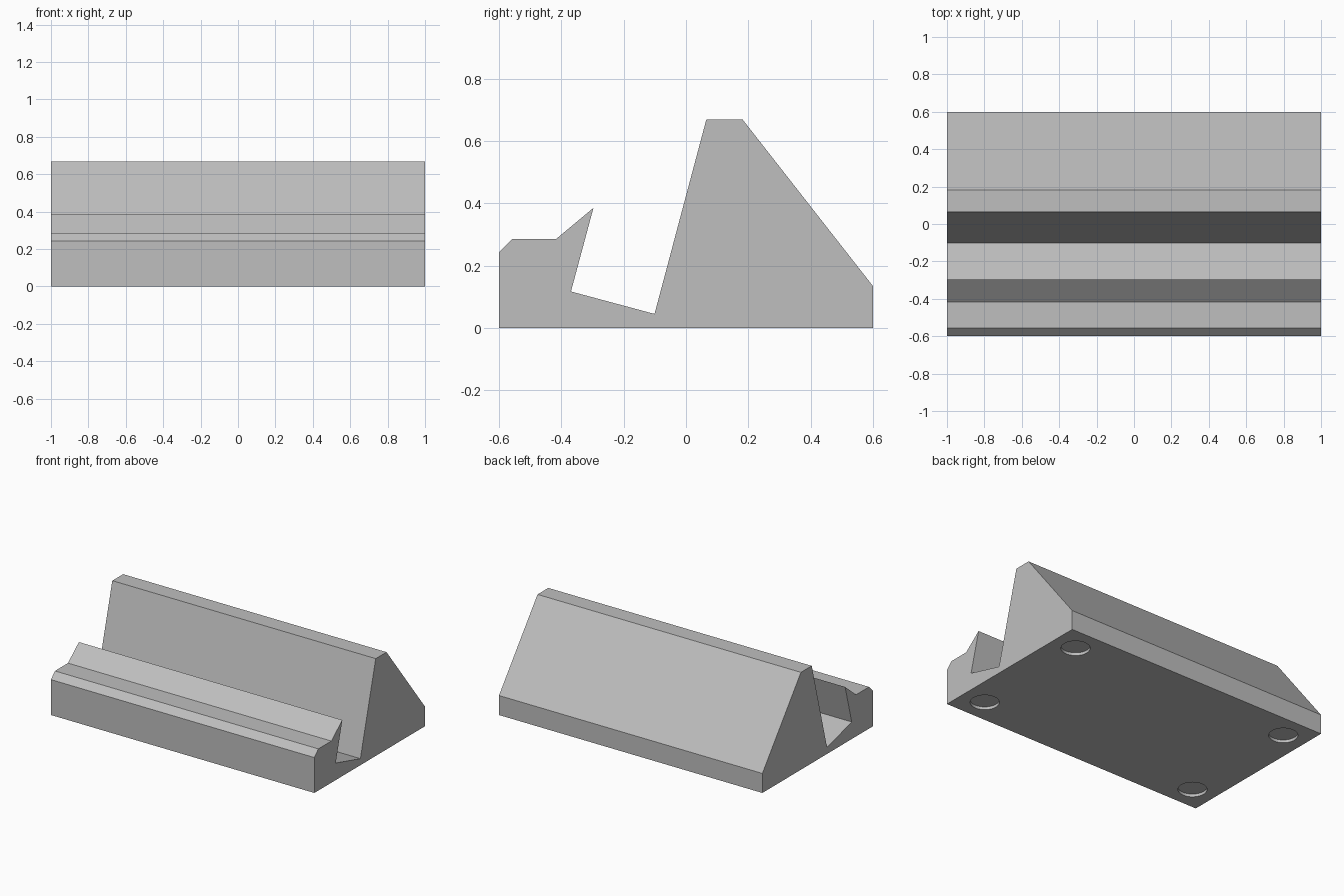
import bpy
import bmesh

cube = bpy.data.objects.get("Cube")
if cube:
    bpy.data.objects.remove(cube, do_unlink=True)

# Single matte grey
grey = bpy.data.materials.new("light grey")
grey.use_nodes = True
colour = (0.52, 0.52, 0.52, 1)
grey.diffuse_color = colour
grey.node_tree.nodes["Principled BSDF"].inputs["Base Color"].default_value = colour


def make_object(name, bm):
    bmesh.ops.recalc_face_normals(bm, faces=bm.faces)
    mesh = bpy.data.meshes.new(name)
    bm.to_mesh(mesh)
    bm.free()
    mesh.materials.append(grey)
    obj = bpy.data.objects.new(name, mesh)
    bpy.context.collection.objects.link(obj)
    return obj


# Stand body: side profile (y, z) with front lip, tilted slot and sloped back rest
profile = [
    (-0.6, 0), (-0.6, 0.243), (-0.557, 0.286), (-0.416, 0.286),
    (-0.297, 0.385), (-0.369, 0.117), (-0.101, 0.045),
    (0.065, 0.668), (0.182, 0.668), (0.6, 0.134), (0.6, 0),
]
bm = bmesh.new()
side = bm.faces.new([bm.verts.new((-1, y, z)) for y, z in profile])
extruded = bmesh.ops.extrude_face_region(bm, geom=[side])["geom"]
bmesh.ops.translate(bm, vec=(2, 0, 0),
                    verts=[v for v in extruded if isinstance(v, bmesh.types.BMVert)])
body = make_object("stand_body", bm)

# Shallow round recesses for feet, one near each bottom corner
RADIUS, DEPTH = 0.09, 0.02
bm = bmesh.new()
for sx in (-1, 1):
    for sy in (-1, 1):
        disc = bmesh.ops.create_cone(bm, cap_ends=True, segments=48, radius1=RADIUS,
                                     radius2=RADIUS, depth=2 * DEPTH)
        bmesh.ops.translate(bm, vec=(sx * 0.835, sy * 0.435, 0), verts=disc["verts"])
cutter = make_object("foot_recess_cutter", bm)
cutter.hide_render = True

cut = body.modifiers.new("foot_recesses", 'BOOLEAN')
cut.operation = 'DIFFERENCE'
cut.solver = 'EXACT'
cut.object = cutter
bpy.ops.object.select_all(action='DESELECT')
bpy.context.view_layer.objects.active = body
body.select_set(True)
bpy.ops.object.modifier_apply(modifier=cut.name)
bpy.data.objects.remove(cutter, do_unlink=True)

# Smooth recess walls, crisp edges elsewhere
bpy.ops.object.shade_smooth_by_angle(angle=0.5)
